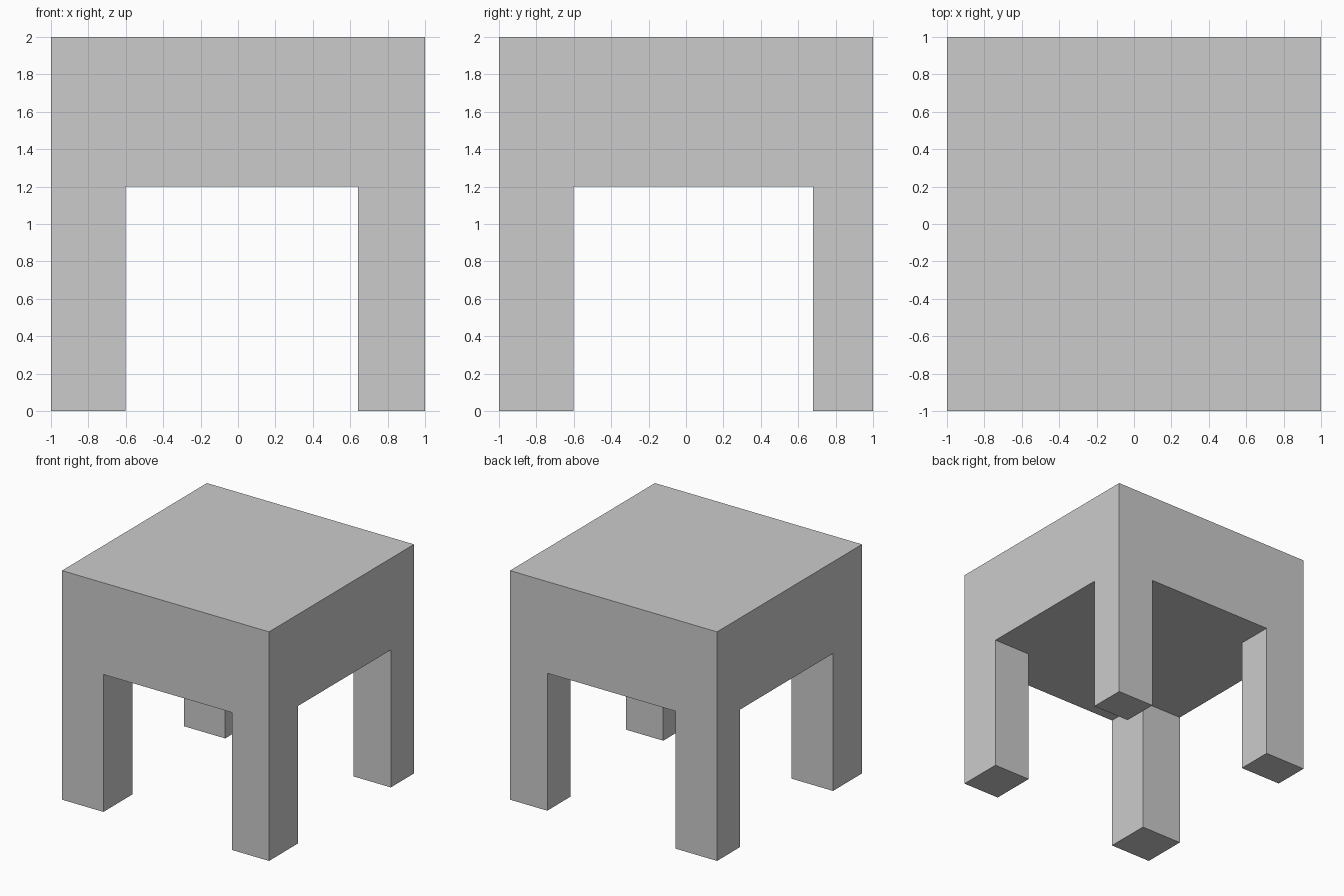
import bpy, bmesh
from mathutils import Matrix, Vector

if "Cube" in bpy.data.objects:
    bpy.data.objects.remove(bpy.data.objects["Cube"])

SEAT_Z, TOP_Z = 1.2, 2.0
X_CUTS, Y_CUTS = (-0.6, 0.64), (-0.6, 0.68)

bm = bmesh.new()

# Thick seat block
bmesh.ops.create_cube(bm, size=1, matrix=Matrix.Translation((0, 0, (SEAT_Z + TOP_Z) / 2))
                      @ Matrix.Diagonal((2, 2, TOP_Z - SEAT_Z, 1)))

# Cut lines marking the inner sides of the legs
for axis, cuts in ((Vector((1, 0, 0)), X_CUTS), (Vector((0, 1, 0)), Y_CUTS)):
    for c in cuts:
        bmesh.ops.bisect_plane(bm, geom=bm.verts[:] + bm.edges[:] + bm.faces[:],
                               plane_co=axis * c, plane_no=axis)


def is_corner(face):
    c = face.calc_center_median()
    return (abs(c.z - SEAT_Z) < 1e-4 and not X_CUTS[0] < c.x < X_CUTS[1]
            and not Y_CUTS[0] < c.y < Y_CUTS[1])


# Four legs pulled down from the corners of the underside
for face in [f for f in bm.faces if is_corner(f)]:
    new = bmesh.ops.extrude_face_region(bm, geom=[face])["geom"]
    for v in new:
        if isinstance(v, bmesh.types.BMVert):
            v.co.z = 0
    if face.is_valid:
        bm.faces.remove(face)

# Merge coplanar faces into clean flat panels
bmesh.ops.dissolve_limit(bm, angle_limit=0.01, verts=bm.verts[:], edges=bm.edges[:])
bmesh.ops.recalc_face_normals(bm, faces=bm.faces[:])

mesh = bpy.data.meshes.new("stool")
bm.to_mesh(mesh)
bm.free()
bpy.context.collection.objects.link(bpy.data.objects.new("stool", mesh))
